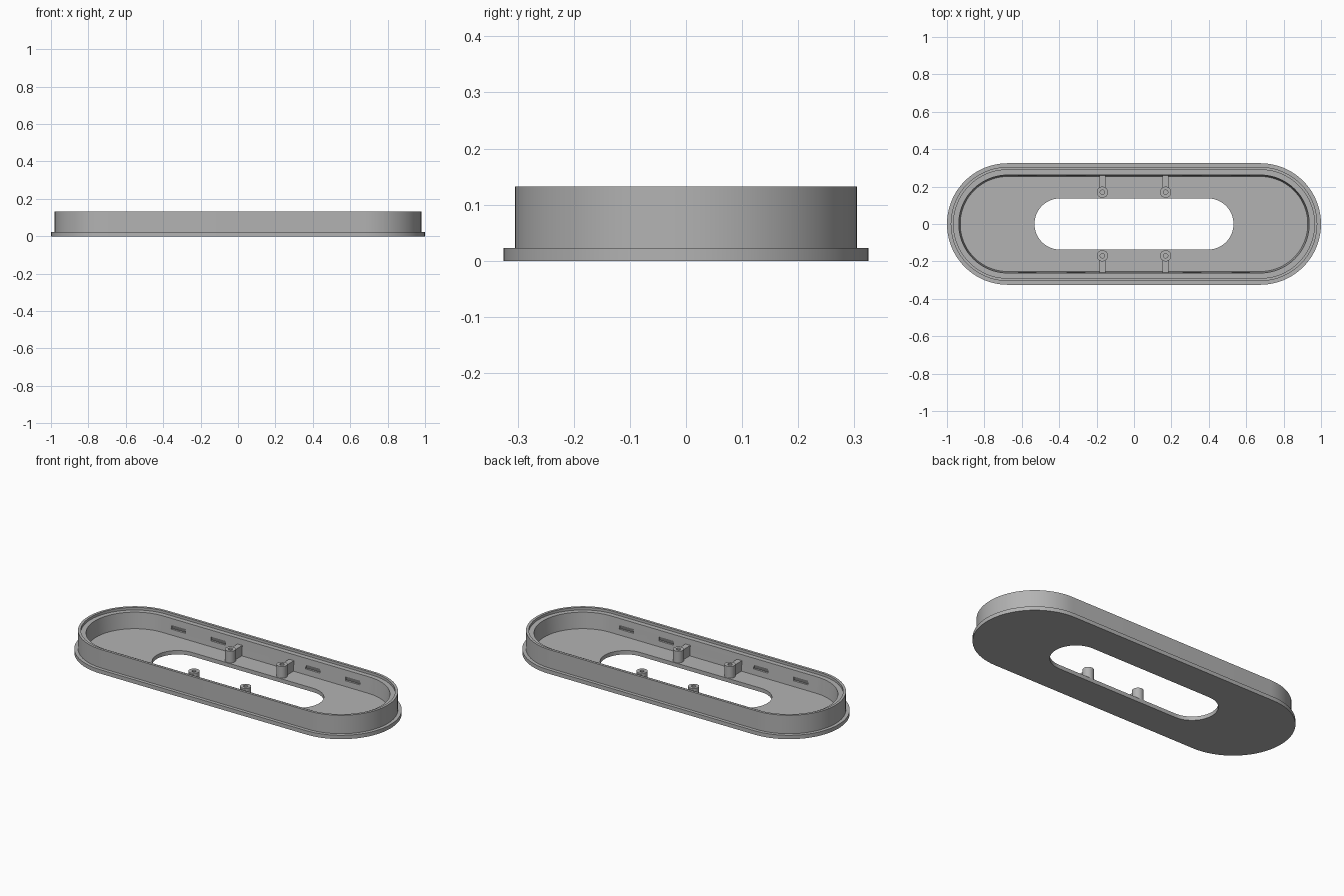
import bpy, bmesh, math

cube = bpy.data.objects.get("Cube")
if cube:
    bpy.data.objects.remove(cube, do_unlink=True)

grey = bpy.data.materials.new("mid grey")
grey.use_nodes = True
COLOUR = (0.45, 0.45, 0.45, 1)
grey.diffuse_color = COLOUR
grey.node_tree.nodes["Principled BSDF"].inputs["Base Color"].default_value = COLOUR


def make_object(name, bm):
    bmesh.ops.recalc_face_normals(bm, faces=bm.faces)
    mesh = bpy.data.meshes.new(name)
    bm.to_mesh(mesh)
    bm.free()
    mesh.materials.append(grey)
    obj = bpy.data.objects.new(name, mesh)
    bpy.context.collection.objects.link(obj)
    return obj


def smooth(obj):
    bpy.ops.object.select_all(action="DESELECT")
    obj.select_set(True)
    bpy.context.view_layer.objects.active = obj
    bpy.ops.object.shade_smooth_by_angle(angle=math.radians(30))


def sweep(name, profile, segments):
    """Sweep a closed (half length, radius, height) profile around an oval."""
    bm = bmesh.new()
    rings = []
    for half, radius, z in profile:
        ring = []
        for side in (0, 1):
            for i in range(segments + 1):
                a = math.pi * (side + i / segments) - math.pi / 2
                cx = half * (1 - 2 * side)
                ring.append(bm.verts.new((cx + radius * math.cos(a), radius * math.sin(a), z)))
        rings.append(ring)
    for r, ring in enumerate(rings):
        after = rings[(r + 1) % len(rings)]
        for i in range(len(ring)):
            j = (i + 1) % len(ring)
            bm.faces.new((ring[i], ring[j], after[j], after[i]))
    return make_object(name, bm)


def extrude_x(name, outline, x0, x1):
    """Prism along x from a (y, z) outline."""
    bm = bmesh.new()
    face = bm.faces.new([bm.verts.new((x0, y, z)) for y, z in outline])
    new = bmesh.ops.extrude_face_region(bm, geom=[face])["geom"]
    bmesh.ops.translate(bm, vec=(x1 - x0, 0, 0),
                        verts=[v for v in new if isinstance(v, bmesh.types.BMVert)])
    return make_object(name, bm)


# Tray: floor with oval opening, flange, and wall with an inner ledge
FLOOR, TOP, LEDGE = 0.023, 0.132, 0.117
END, HOLE_END, HOLE_R = 0.675, 0.395, 0.137
profile = [(HOLE_END, HOLE_R, 0), (END, 0.325, 0), (END, 0.325, FLOOR),
           (END, 0.305, FLOOR), (END, 0.305, TOP), (END, 0.29, TOP),
           (END, 0.29, LEDGE), (END, 0.262, LEDGE), (END, 0.254, FLOOR),
           (HOLE_END, HOLE_R, FLOOR)]
tray = sweep("tray", profile, 40)

# Shallow wedge catches cut in the inside of the long walls
for side in (-1, 1):
    for x in (-0.57, -0.31, 0.31, 0.57):
        outline = [(side * 0.24, 0.056), (side * 0.268, 0.056),
                   (side * 0.259, 0.08), (side * 0.24, 0.08)]
        cutter = extrude_x("catch_cutter", outline, x - 0.047, x + 0.047)
        cutter.hide_render = True
        cut = tray.modifiers.new("catch", "BOOLEAN")
        cut.operation, cut.solver, cut.object = "DIFFERENCE", "EXACT", cutter
        bpy.context.view_layer.objects.active = tray
        bpy.ops.object.modifier_apply(modifier=cut.name)
        bpy.data.objects.remove(cutter, do_unlink=True)
smooth(tray)

# Screw posts with blind holes, each tied to the wall by a rib
POST_TOP = 0.092
post_profile = [(0.03, FLOOR - 0.005), (0.03, POST_TOP), (0.012, POST_TOP), (0.012, 0.04)]
for sx, x_name in ((-1, "right"), (1, "left")):
    for sy, y_name in ((-1, "front"), (1, "back")):
        x, y = sx * 0.169, sy * 0.17
        bm = bmesh.new()
        rings = []
        for radius, z in post_profile:
            angles = [math.tau * i / 24 for i in range(24)]
            rings.append([bm.verts.new((x + radius * math.cos(a), y + radius * math.sin(a), z))
                          for a in angles])
        for low, high in zip(rings, rings[1:]):
            for i in range(24):
                j = (i + 1) % 24
                bm.faces.new((low[i], low[j], high[j], high[i]))
        bm.faces.new(rings[0])
        bm.faces.new(rings[-1])
        smooth(make_object(f"{y_name}_{x_name}_post", bm))

        y0, y1 = sy * 0.194, sy * 0.264
        outline = [(y0, FLOOR - 0.005), (y1, FLOOR - 0.005), (y1, 0.083), (y0, 0.083)]
        extrude_x(f"{y_name}_{x_name}_rib", outline, x - 0.016, x + 0.016)
